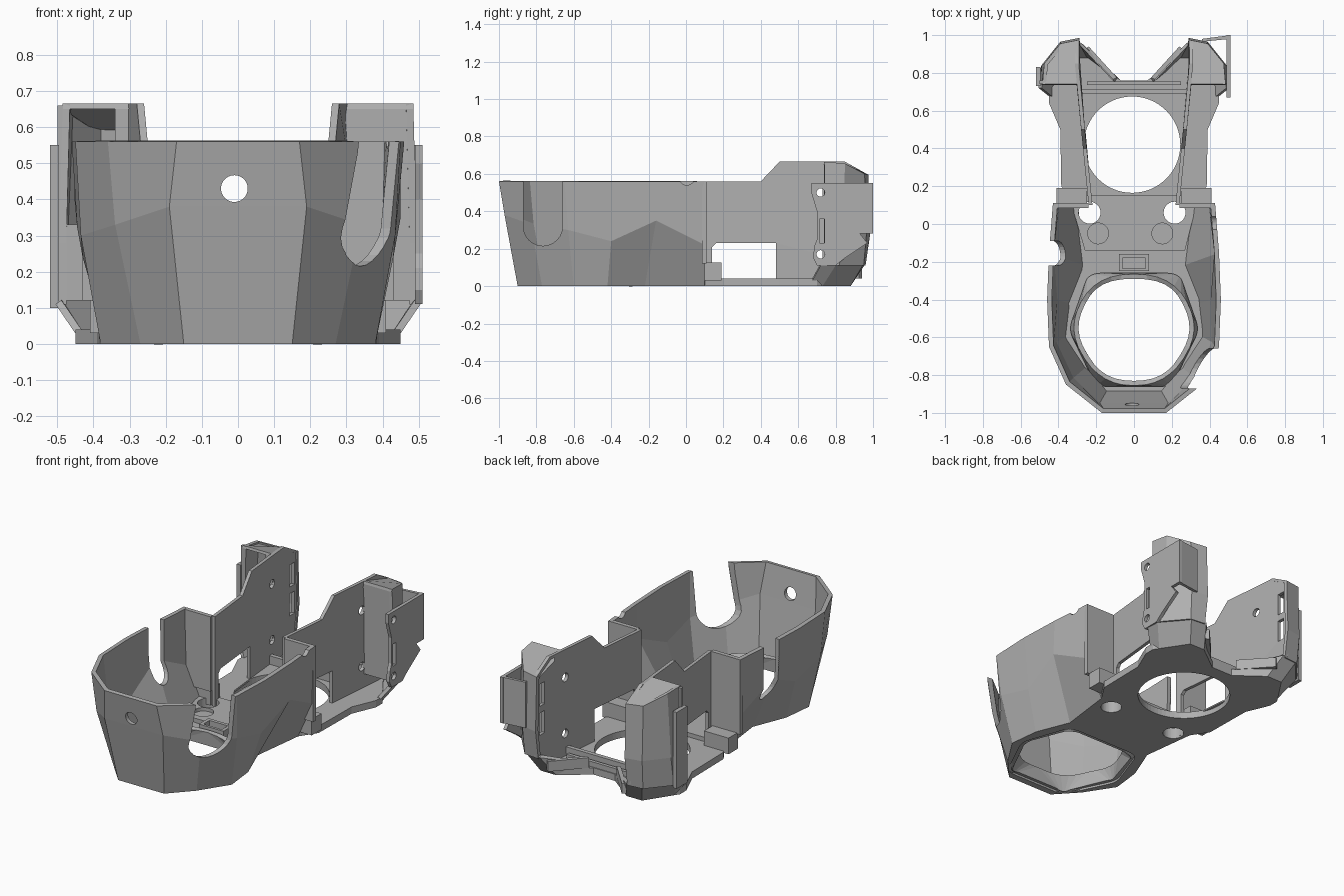
import bpy, bmesh, math
from mathutils import Vector

cube = bpy.data.objects.get("Cube")
if cube:
    bpy.data.objects.remove(cube, do_unlink=True)

grey = bpy.data.materials.new("plain grey")
grey.use_nodes = True
grey.diffuse_color = (0.43, 0.43, 0.43, 1)
grey.node_tree.nodes["Principled BSDF"].inputs["Base Color"].default_value = grey.diffuse_color


def make(name, verts, faces, thick=0, fix=True):
    me = bpy.data.meshes.new(name)
    me.from_pydata([tuple(v) for v in verts], [], faces)
    if fix:
        bm = bmesh.new()
        bm.from_mesh(me)
        bmesh.ops.recalc_face_normals(bm, faces=bm.faces)
        bm.to_mesh(me)
        bm.free()
    me.materials.append(grey)
    ob = bpy.data.objects.new(name, me)
    bpy.context.collection.objects.link(ob)
    if thick:
        mod = ob.modifiers.new("thickness", "SOLIDIFY")
        mod.thickness = thick
        mod.offset = -1
    return ob


def prism(name, pts, lo, hi, axis="z"):
    """Extrude a 2D outline along an axis (x: points are y,z; y: x,z; z: x,y)."""
    put = {"x": lambda a, b, h: (h, a, b), "y": lambda a, b, h: (a, h, b),
           "z": lambda a, b, h: (a, b, h)}[axis]
    n = len(pts)
    verts = [put(a, b, h) for h in (lo, hi) for a, b in pts]
    faces = [list(range(n)), list(range(n, 2 * n))]
    faces += [(i, (i + 1) % n, n + (i + 1) % n, n + i) for i in range(n)]
    return make(name, verts, faces)


def rect(a0, a1, b0, b1):
    return [(a0, b0), (a1, b0), (a1, b1), (a0, b1)]


def box(name, x, y, z):
    return prism(name, rect(*x, *y), *z)


def loft(name, rows, thick, closed=False):
    n = len(rows[0])
    faces = []
    for r in range(len(rows) - 1):
        for i in range(n if closed else n - 1):
            j = (i + 1) % n
            faces.append((r * n + i, r * n + j, r * n + n + j, r * n + n + i))
    return make(name, [v for row in rows for v in row], faces, thick, fix=False)


def circle(a, b, r, n=40):
    return [(a + r * math.cos(2 * math.pi * i / n), b + r * math.sin(2 * math.pi * i / n)) for i in range(n)]


def slot(a, r, low, high):
    """Upright slot with a round bottom."""
    arc = [(a + r * math.cos(math.pi * (1 + i / 12)), low + r + r * math.sin(math.pi * (1 + i / 12)))
           for i in range(13)]
    return arc + [(a + r, high), (a - r, high)]


def cut(ob, pts, lo, hi, axis):
    cutter = prism("cutter", pts, lo, hi, axis)
    cutter.hide_render = True
    mod = ob.modifiers.new("cut", "BOOLEAN")
    mod.operation = "DIFFERENCE"
    mod.solver = "EXACT"
    mod.object = cutter
    bpy.context.view_layer.update()
    me = bpy.data.meshes.new_from_object(ob.evaluated_get(bpy.context.evaluated_depsgraph_get()))
    ob.modifiers.clear()
    ob.data = me
    bpy.data.objects.remove(cutter, do_unlink=True)


def both(half):
    """Complete a half outline (front to back on +x) into a counterclockwise loop."""
    return half + [(-p[0],) + tuple(p[1:]) for p in reversed(half)]


def around(half):
    """Open strip from the -x back end round the front to the +x back end."""
    return [(-p[0],) + tuple(p[1:]) for p in reversed(half)] + half


def side(s, pts):
    out = [(s * p[0],) + tuple(p[1:]) for p in pts]
    return out if s > 0 else out[::-1]


def rounded(pts, f=0.3, steps=6):
    out = []
    for i, p in enumerate(pts):
        p, a, b = Vector(p), Vector(pts[i - 1]), Vector(pts[(i + 1) % len(pts)])
        a, b = p.lerp(a, f), p.lerp(b, f)
        out += [a.lerp(p, k / steps).lerp(p.lerp(b, k / steps), k / steps) for k in range(steps + 1)]
    return out


# faceted front shell
low = [(.15, -.90, 0), (.27, -.77, 0), (.38, -.60, 0), (.36, -.42, 0), (.28, -.22, 0), (.32, .10, 0)]
mid = [(.19, -.97, .38), (.34, -.83, .33), (.435, -.63, .3), (.43, -.40, .24), (.45, -.16, .35), (.42, .10, .22)]
top = [(.17, -1, .56), (.36, -.85, .56), (.45, -.65, .56), (.46, -.40, .56), (.45, -.15, .56), (.43, .10, .56)]
shell = loft("front_shell", [around(low), around(mid), around(top)], .025)
cut(shell, circle(-.01, .43, .037), -1.1, -.85, "y")
cut(shell, slot(-.765, .105, .215, .7), .2, .6, "x")
cut(shell, slot(-.155, .065, .22, .7), -.6, -.2, "x")
cut(shell, circle(.005, .58, .04), .3, .6, "x")

# floor with its openings
rear = [(.385, .2), (.39, .5), (.45, .64), (.45, .70), (.33, .88), (.23, .88), (.07, .76)]
floor = prism("floor", both([p[:2] for p in low] + rear), 0, .04)
hex_low = both([(.20, -.86), (.345, -.56), (.24, -.26)])
hex_top = both([(.17, -.855), (.36, -.56), (.20, -.265)])
cut(floor, [tuple(p) for p in rounded(hex_low, .15)], -.1, .1, "z")
cut(floor, circle(-.01, .42, .255, 64), -.1, .1, "z")
funnel = loft("front_opening_collar", [[(p.x, p.y, z) for p in rounded(h, f)]
              for h, f, z in ((hex_low, .15, .012), (hex_top, .48, .09))], .025, closed=True)

# raised deck in the middle
deck = prism("middle_deck", [(-.33, .1), (-.26, -.14), (.27, -.14), (.33, .1), (.26, .15), (-.26, .15)], .035, .065)
for x in (-.235, .215):
    for part in (floor, deck):
        cut(part, circle(x, .06, .058), -.1, .2, "z")
for x in (-.19, .15):
    cut(deck, circle(x, -.05, .055), .045, .2, "z")
block = box("deck_block", (-.08, .08), (-.25, -.16), (.03, .10))
cut(block, rect(-.06, .06, -.235, -.18), .06, .2, "z")
box("rear_cross_rib", (-.28, .28), (.69, .715), (.03, .09))
box("rear_cross_lip", (-.25, .25), (.735, .755), (.03, .07))

for s, word in ((1, "left"), (-1, "right")):
    def span(a, b):
        return sorted((s * a, s * b))

    # tall side wall with window, holes and rear slots, splayed towards the back
    wall = prism(word + "_side_wall", [(.1, .03), (.1, .56), (.4, .56), (.5, .665), (.85, .665),
                 (.97, .595), (.96, .12), (.88, .03)], *span(.26, .28), "x")
    cut(wall, [(.14, .04), (.48, .04), (.48, .23), (.16, .23), (.14, .21)], *span(.2, .4), "x")
    for z in (.17, .50):
        cut(wall, circle(.72, z, .025, 24), *span(.2, .4), "x")
    for z in (.24, .41):
        cut(wall, rect(.895, .945, z, z + .13), *span(.2, .4), "x")
    for v in wall.data.vertices:
        v.co.x += s * .1 * (min(v.co.y, .83) - .5)

    # step between shell and side wall
    box(word + "_step_panel", span(.24, .43), (.085, .11), (.12, .56))
    box(word + "_step_foot", span(.25, .41), (.10, .19), (.03, .125))

    # flared rear foot
    foot_low = [(.43, .66, 0), (.43, .73, 0), (.33, .88, 0), (.23, .88, 0), (.07, .76, 0)]
    foot_top = [(.505, .72, .11), (.50, .80, .11), (.38, .95, .12), (.28, .96, .12), (.10, .775, .06)]
    loft(word + "_rear_foot", [side(s, foot_low), side(s, foot_top)], .02)

    # rear column skin and sloped lid
    base = [(.495, .74, .11), (.495, .82, .11), (.385, .95, .11), (.29, .96, .11)]
    belly = [(.495, .74, .28), (.49, .84, .28), (.39, .965, .28), (.29, .985, .28)]
    head = [(.485, .74, .665), (.475, .85, .655), (.39, .955, .60), (.29, .975, .595)]
    loft(word + "_rear_column", [side(s, r) for r in (base, belly, head)], .02)
    lid = side(s, head + [(.29, .85, .665), (.29, .74, .665)])
    make(word + "_column_lid", lid, [(0, 1, 2, 3, 4, 5)], .015, fix=False)

    # slanted brace inside the rear notch
    brace = [(.11, .765), (.26, .925), (.24, .94), (.09, .775)]
    prism(word + "_notch_brace", side(s, brace), .04, .10)

# closed column front on one side, shallow framed recess on the other
box("left_column_front", (.295, .485), (.74, .755), (.12, .66))
frame = box("right_column_frame", (-.50, -.295), (.74, .76), (.12, .66))
cut(frame, rect(-.485, -.34, .33, .65), .6, .9, "y")
box("right_column_flange", (-.52, -.495), (.73, .83), (.10, .55))

# mounting plate on the outside of one column
plate = prism("left_mounting_plate", [(.70, .11), (.68, .15), (.685, .21), (.70, .25), (.70, .40), (.685, .45),
              (.67, .50), (.67, .55), (1, .55), (1, .28), (.93, .28), (.97, .23), (.85, .15), (.80, .11)],
              .49, .51, "x")
for z in (.17, .50):
    cut(plate, circle(.72, z, .022, 24), .4, .6, "x")
cut(plate, rect(.715, .74, .23, .36), .4, .6, "x")
prism("left_plate_return", [(.36, .965), (.51, .98), (.51, 1), (.36, .98)], .28, .55)
